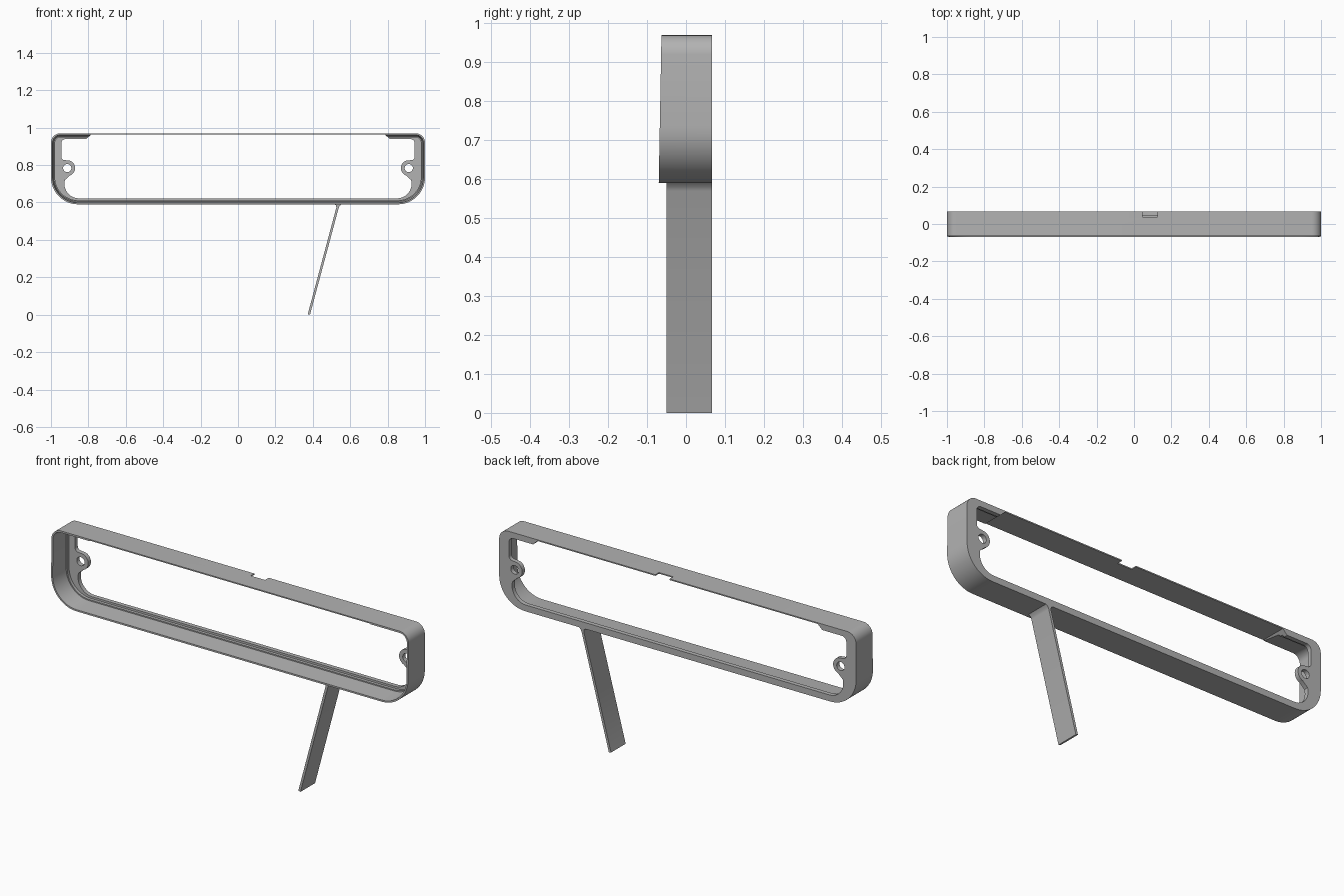
import bpy, bmesh
from math import cos, sin, radians

cube = bpy.data.objects.get("Cube")
if cube:
    bpy.data.objects.remove(cube)

# single grey plastic
grey = bpy.data.materials.new("grey_plastic")
grey.use_nodes = True
grey.diffuse_color = (0.45, 0.45, 0.45, 1)
grey.node_tree.nodes["Principled BSDF"].inputs["Base Color"].default_value = (0.45, 0.45, 0.45, 1)

BOTTOM, TOP, BACK = 0.59, 0.97, 0.067


def arc(cx, cz, r, start, end, n=12):
    angles = [radians(start + (end - start) * i / n) for i in range(n + 1)]
    return [(cx + r * cos(a), cz + r * sin(a)) for a in angles]


def mirrored(half):
    """Close a right-hand half outline with its mirror image."""
    return half + [(-x, z) for x, z in reversed(half)]


def outline(inset):
    low, high = 0.145, 0.05
    return mirrored(arc(1 - low, BOTTOM + low, low - inset, -90, 0)
                    + arc(1 - high, TOP - high, high - inset, 0, 90, 8))


def loft(name, front, front_y, back, back_y):
    """Solid between two outlines; front_y gives depth from height."""
    bm = bmesh.new()
    a = [bm.verts.new((x, front_y(z), z)) for x, z in front]
    b = [bm.verts.new((x, back_y, z)) for x, z in back]
    bm.faces.new(a)
    bm.faces.new(b[::-1])
    for i in range(len(a)):
        j = (i + 1) % len(a)
        bm.faces.new((a[j], a[i], b[i], b[j]))
    bmesh.ops.recalc_face_normals(bm, faces=bm.faces)
    mesh = bpy.data.meshes.new(name)
    bm.to_mesh(mesh)
    bm.free()
    mesh.materials.append(grey)
    obj = bpy.data.objects.new(name, mesh)
    bpy.context.collection.objects.link(obj)
    return obj


def prism(name, pts, y0, y1):
    return loft(name, pts, lambda z: y0, pts, y1)


def cut(target, cutter):
    mod = target.modifiers.new("cut", "BOOLEAN")
    mod.operation, mod.solver, mod.object = "DIFFERENCE", "EXACT", cutter
    graph = bpy.context.evaluated_depsgraph_get()
    mesh = bpy.data.meshes.new_from_object(target.evaluated_get(graph))
    target.modifiers.clear()
    target.data = mesh
    bpy.data.objects.remove(cutter)


# outer body with a slightly leaning front edge
frame = loft("frame", outline(0), lambda z: -0.07 + 0.007 * (z - BOTTOM) / (TOP - BOTTOM),
             outline(0), BACK)

# tapered cavity, then a shallow step in front of the back flange
cut(frame, loft("cavity", outline(0.006), lambda z: -0.1, outline(0.016), 0.03))
cut(frame, prism("step", outline(0.022), 0.0, 0.045))

# flange opening, shaped around the screw bosses and top corner tabs
opening = (arc(0.85, 0.7, 0.078, -90, 15)
           + arc(0.913, 0.784, 0.042, 250, 110, 16)
           + arc(0.925, 0.846, 0.02, -70, 0, 5)
           + arc(0.92, 0.915, 0.025, 0, 90, 6)
           + [(0.81, 0.94), (0.785, 0.964)])
cut(frame, prism("opening", mirrored(opening), -0.1, 0.1))

# screw holes
for side in (-1, 1):
    cut(frame, prism("hole", arc(side * 0.913, 0.784, 0.022, 0, 345, 23), 0, 0.1))

# notch in the rear edge of the top wall
cut(frame, prism("notch", [(0.045, 0.95), (0.125, 0.95), (0.125, 1), (0.045, 1)], 0.038, 0.1))

# slanted leg, flaring where it meets the frame
leg = prism("leg", [(0.373, 0.003), (0.385, 0.0), (0.538, 0.57), (0.543, 0.581), (0.556, 0.592),
                    (0.51, 0.592), (0.523, 0.586), (0.526, 0.574)], -0.05, BACK)

bpy.ops.object.select_all(action="DESELECT")
for obj in (frame, leg):
    obj.select_set(True)
bpy.context.view_layer.objects.active = frame
bpy.ops.object.shade_smooth_by_angle(angle=radians(30))
